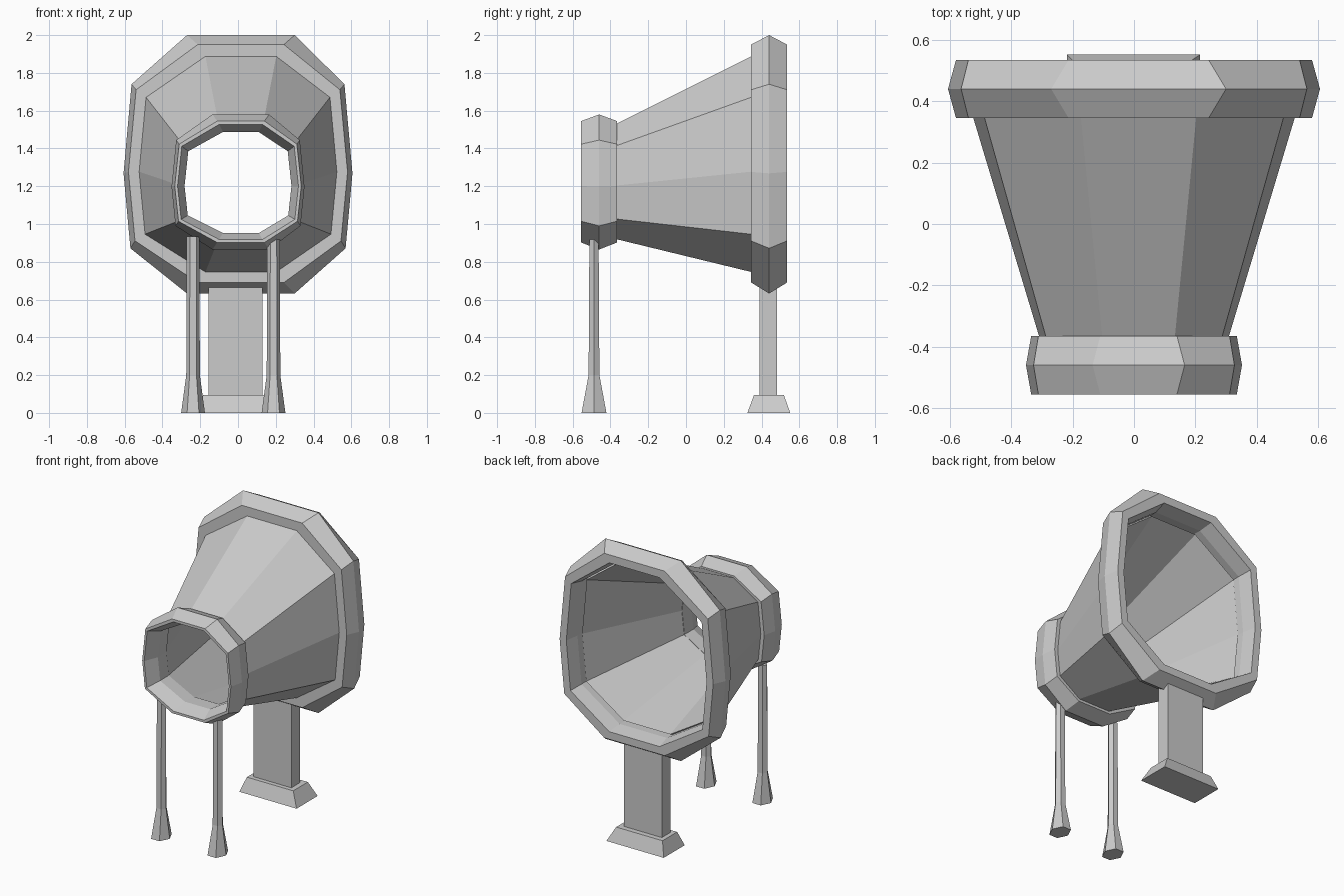
import bpy, bmesh, math

cube = bpy.data.objects.get("Cube")
if cube:
    bpy.data.objects.remove(cube, do_unlink=True)

grey = bpy.data.materials.new("plain grey")
grey.use_nodes = True
COLOUR = (0.6, 0.6, 0.6, 1)
grey.diffuse_color = COLOUR
grey.node_tree.nodes["Principled BSDF"].inputs["Base Color"].default_value = COLOUR


def loft(name, sections, closed=False):
    """Join equal-length point rings; close the loop or cap the ends."""
    bm = bmesh.new()
    rings = [[bm.verts.new(p) for p in s] for s in sections]
    n = len(rings[0])
    pairs = list(zip(rings, rings[1:]))
    if closed:
        pairs.append((rings[-1], rings[0]))
    else:
        bm.faces.new(rings[0])
        bm.faces.new(rings[-1])
    for a, b in pairs:
        for i in range(n):
            j = (i + 1) % n
            bm.faces.new((a[i], a[j], b[j], b[i]))
    bmesh.ops.recalc_face_normals(bm, faces=bm.faces)
    mesh = bpy.data.meshes.new(name)
    bm.to_mesh(mesh)
    bm.free()
    mesh.materials.append(grey)
    obj = bpy.data.objects.new(name, mesh)
    bpy.context.collection.objects.link(obj)
    return obj


def decagon(y, flat, half, top, bottom):
    """Ten-sided upright section, flat at top and bottom."""
    mid, h = (top + bottom) / 2, (top - bottom) / 2
    right = [(flat, 1), (0.93 * half, 0.62), (half, -0.07),
             (0.94 * half, -0.65), (flat, -1)]
    left = [(-x, z) for x, z in reversed(right)]
    shift = 0.015 if flat < half else 0
    return [(x + (shift if abs(x) <= flat else 0), y, mid + z * h)
            for x, z in right + left]


# Front mouth rim, bevelled outside and inside
loft("front_rim", [decagon(*s) for s in (
    (-0.555, 0.125, 0.335, 1.545, 0.902),
    (-0.46, 0.15, 0.352, 1.58, 0.865),
    (-0.365, 0.125, 0.335, 1.545, 0.902),
    (-0.365, 0.095, 0.285, 1.49, 0.95),
    (-0.46, 0.095, 0.283, 1.487, 0.952),
    (-0.555, 0.115, 0.32, 1.527, 0.918))], closed=True)

# Flaring tube wall
loft("tube", [decagon(*s) for s in (
    (-0.37, 0.118, 0.308, 1.53, 0.92),
    (0.35, 0.188, 0.525, 1.89, 0.745),
    (0.40, 0.175, 0.505, 1.865, 0.77),
    (-0.37, 0.096, 0.286, 1.492, 0.949))], closed=True)

# Large back rim
loft("back_rim", [decagon(*s) for s in (
    (0.345, 0.228, 0.58, 1.95, 0.69),
    (0.44, 0.285, 0.606, 2.0, 0.632),
    (0.535, 0.228, 0.58, 1.95, 0.69),
    (0.535, 0.19, 0.53, 1.895, 0.742),
    (0.44, 0.178, 0.512, 1.875, 0.762),
    (0.345, 0.178, 0.512, 1.875, 0.762))], closed=True)


def hexagon(x, y, z, rx, ry):
    return [(x + rx * math.cos(k * math.pi / 3),
             y + ry * math.sin(k * math.pi / 3), z) for k in range(6)]


# Pair of thin front legs with flared feet
for side, x in (("left", 0.188), ("right", -0.238)):
    loft("front_leg_" + side, [hexagon(x, -0.487, z, rx, ry) for z, rx, ry in (
        (0, 0.063, 0.076), (0.2, 0.036, 0.033), (0.935, 0.034, 0.028))])


def rect(x0, x1, y0, y1, z):
    return [(x0, y0, z), (x1, y0, z), (x1, y1, z), (x0, y1, z)]


# Back post and its sloped foot
loft("back_post", [rect(-0.155, 0.13, 0.39, 0.482, z) for z in (0.08, 0.71)])
loft("back_foot", [rect(-0.218, 0.215, 0.325, 0.552, 0),
                   rect(-0.185, 0.165, 0.36, 0.518, 0.095)])
